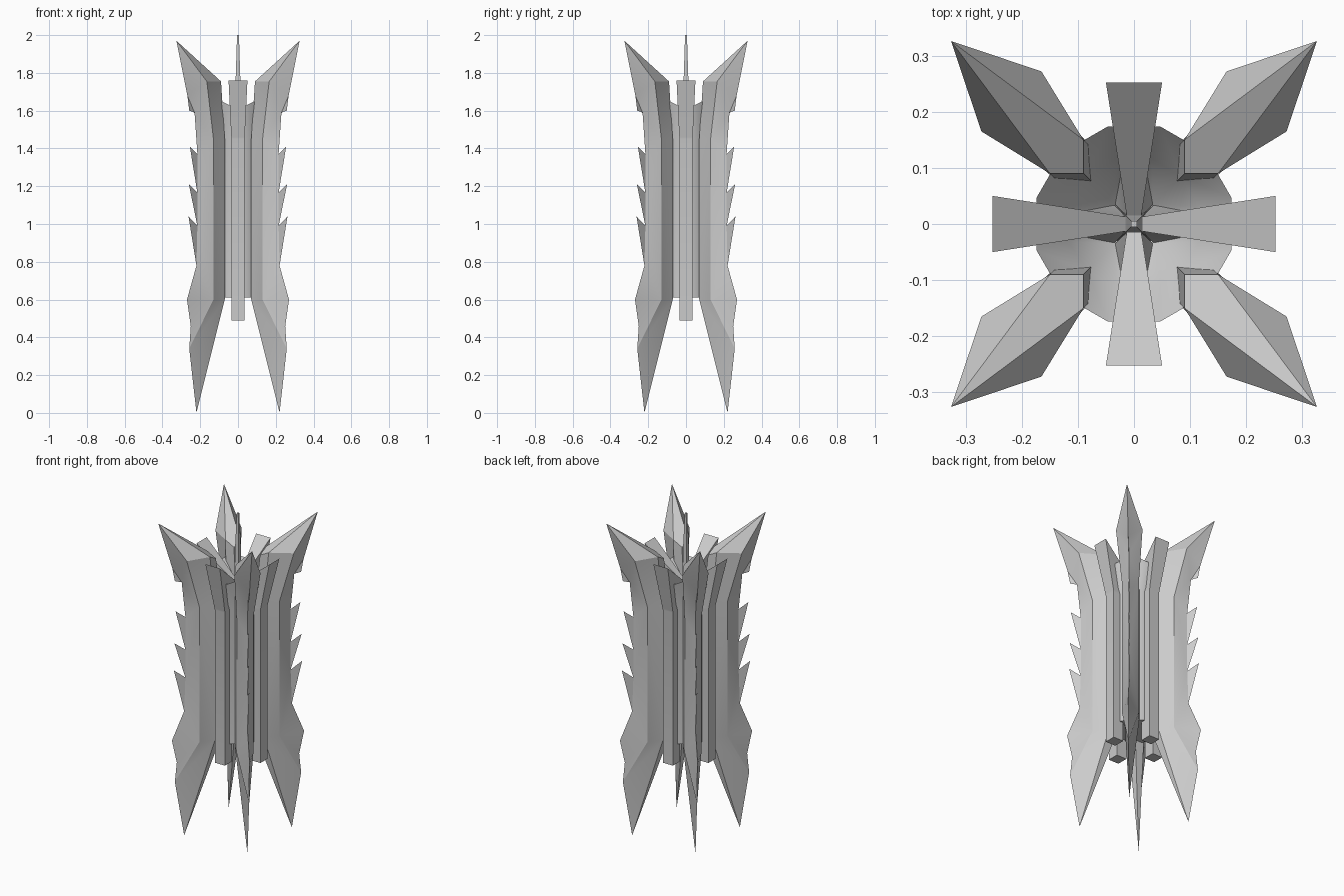
import bpy, bmesh, math
from mathutils import Matrix

if "Cube" in bpy.data.objects:
    bpy.data.objects.remove(bpy.data.objects["Cube"])


def make(name, polys, turn=0.0, angle=25):
    """Object from polygons of points, welded, triangulated and turned about z."""
    bm = bmesh.new()
    for poly in polys:
        bm.faces.new([bm.verts.new(p) for p in poly])
    bmesh.ops.remove_doubles(bm, verts=bm.verts, dist=1e-5)
    bmesh.ops.triangulate(bm, faces=bm.faces[:])
    bmesh.ops.recalc_face_normals(bm, faces=bm.faces)
    bm.transform(Matrix.Rotation(turn, 4, 'Z'))
    me = bpy.data.meshes.new(name)
    bm.to_mesh(me)
    bm.free()
    ob = bpy.data.objects.new(name, me)
    bpy.context.collection.objects.link(ob)
    me.shade_smooth()
    me.set_sharp_from_angle(angle=math.radians(angle))
    return ob


def loft(rings):
    """Closed skin through equal rings, capped at both ends."""
    n = len(rings[0])
    polys = [rings[0], rings[-1]]
    for a, b in zip(rings, rings[1:]):
        polys += [[a[i], a[(i + 1) % n], b[(i + 1) % n], b[i]] for i in range(n)]
    return polys


# Corner fin: serrated ridge on the diagonal (d, z), top to bottom
ridge = [(.326, 1.97), (.268, 1.68), (.258, 1.60), (.23, 1.59), (.215, 1.37),
         (.255, 1.41), (.215, 1.165), (.26, 1.21), (.215, .99), (.262, 1.04),
         (.22, .78), (.27, .60), (.25, .46), (.258, .34)]
R = [(d, d, z) for d, z in ridge]
tip = (.22, .22, 0)
levels = [1.755, 1.45, .60]
I = [(.09, .09, 1.724), (.07, .07, 1.45), (.07, .07, .60)]
P = [(x, y, z) for (x, y), z in zip(((.09, .15), (.07, .13), (.07, .13)), levels)]
Q = [(x, y, z) for (x, y), z in zip(((.165, .272), (.13, .198), (.13, .198)), levels)]
# side between shoulder edge and ridge, split where the levels change
half = [[P[0], Q[0], R[0]],
        [Q[0], R[0], R[1]],
        [Q[0], R[1], R[2], R[3], Q[1]],
        [Q[1]] + R[3:11] + [Q[2]],
        [Q[2]] + R[10:],
        [P[2], Q[2], R[-1], tip], [I[2], P[2], tip]]
for k in range(2):
    half += [[I[k], P[k], P[k + 1], I[k + 1]], [P[k], Q[k], Q[k + 1], P[k + 1]]]
fin = half + [[(y, x, z) for x, y, z in poly] for poly in half]
fin += [[I[0], P[0], (.15, .09, 1.755)], [P[0], R[0], (.15, .09, 1.755)]]

# Side bar: square post flaring outward, with a web sloping down to the centre
def bar_ring(ri, wi, zi, ro, wo, zo):
    return [(ri, -wi, zi), (ro, -wo, zo), (ro, wo, zo), (ri, wi, zi)]

bar = loft([bar_ring(.11, .035, .49, .18, .035, .49),
            bar_ring(.11, .035, 1.44, .18, .035, 1.45),
            bar_ring(.036, .035, 1.45, .182, .0355, 1.46),
            bar_ring(.015, .013, 1.57, .252, .05, 1.76)])

for k in range(4):
    make(f"corner_fin_{k + 1}", fin, k * math.pi / 2)
    make(f"side_bar_{k + 1}", bar, k * math.pi / 2)

# Twelve-sided core with a funnel-shaped top
def circle(r, z, dip=0):
    pts = []
    for i in range(12):
        a = math.radians(15 + 30 * i)
        pts.append((r * math.cos(a), r * math.sin(a), z + (dip if i % 3 == 1 else 0)))
    return pts

make("core", loft([circle(.14, .61), circle(.14, 1.45), circle(.18, 1.63, .04),
                   circle(.12, 1.56), circle(.05, 1.46), circle(.01, 1.44)]), angle=40)

# Central needle
def square(h, z):
    return [(-h, -h, z), (h, -h, z), (h, h, z), (-h, h, z)]

make("needle", loft([square(.035, 1.42), square(.015, 1.57), square(.012, 1.78),
                     square(.005, 2.0)]))
